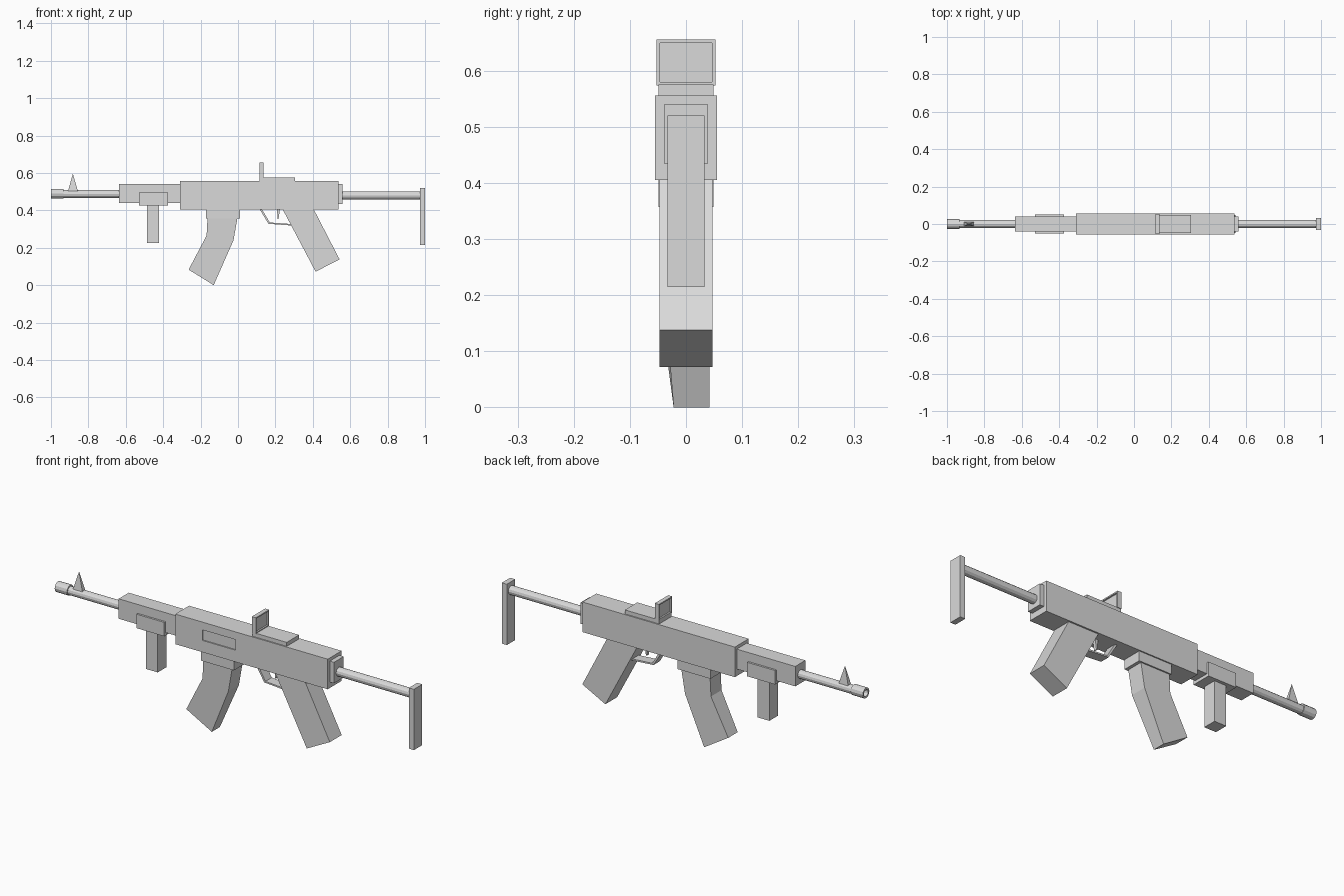
import bpy
import bmesh
from math import pi
from mathutils import Matrix

default = bpy.data.objects.get("Cube")
if default:
    bpy.data.objects.remove(default)

GREY = (0.7, 0.7, 0.7, 1.0)
grey = bpy.data.materials.new("light grey")
grey.use_nodes = True
grey.diffuse_color = GREY
grey.node_tree.nodes["Principled BSDF"].inputs["Base Color"].default_value = GREY


def finish(name, bm):
    bmesh.ops.recalc_face_normals(bm, faces=bm.faces)
    mesh = bpy.data.meshes.new(name)
    bm.to_mesh(mesh)
    bm.free()
    mesh.materials.append(grey)
    obj = bpy.data.objects.new(name, mesh)
    bpy.context.collection.objects.link(obj)
    return obj


def prism(profile, half_width):
    """Side profile in x and z, extruded evenly to both sides in y."""
    bm = bmesh.new()
    face = bm.faces.new([bm.verts.new((x, -half_width, z)) for x, z in profile])
    side = bmesh.ops.extrude_face_region(bm, geom=[face])["geom"]
    for v in side:
        if isinstance(v, bmesh.types.BMVert):
            v.co.y = half_width
    return bm


def block(x0, x1, z0, z1, half_width):
    return prism([(x0, z0), (x1, z0), (x1, z1), (x0, z1)], half_width)


def tube(x0, x1, z, radius, sides=12):
    bm = bmesh.new()
    place = Matrix.Translation(((x0 + x1) / 2, 0, z)) @ Matrix.Rotation(pi / 2, 4, "Y")
    bmesh.ops.create_cone(bm, cap_ends=True, segments=sides, radius1=radius,
                          radius2=radius, depth=x1 - x0, matrix=place)
    return bm


# Plain blocks: x range, z range, half width
BLOCKS = {
    "rear_cap": (0.53, 0.56, 0.435, 0.54, 0.039),
    "handguard": (-0.635, -0.30, 0.44, 0.54, 0.04),
    "foregrip_collar": (-0.53, -0.375, 0.425, 0.495, 0.05),
    "foregrip": (-0.487, -0.422, 0.225, 0.43, 0.034),
    "magazine_well": (-0.17, 0.012, 0.357, 0.41, 0.049),
    "butt_plate": (0.972, 1.0, 0.215, 0.52, 0.033),
    "sight_base": (0.115, 0.305, 0.553, 0.576, 0.049),
}
for name, size in BLOCKS.items():
    finish(name, block(*size))

# Receiver with a shallow port cut in its front side
receiver = finish("receiver", block(-0.31, 0.537, 0.405, 0.556, 0.055))
cutter = block(-0.16, 0.025, 0.464, 0.517, 0.006)
bmesh.ops.translate(cutter, verts=cutter.verts, vec=(0, -0.055, 0))
port = finish("port_cutter", cutter)
port.hide_render = True
port.hide_viewport = True
port.display_type = "WIRE"
cut = receiver.modifiers.new("port", "BOOLEAN")
cut.operation = "DIFFERENCE"
cut.solver = "EXACT"
cut.object = port

# Tubes
finish("barrel", tube(-0.95, -0.63, 0.487, 0.021))
finish("stock_tube", tube(0.555, 0.975, 0.479, 0.022))

# Muzzle with a hollow bore
bm = tube(-1.0, -0.932, 0.489, 0.026)
bm.normal_update()
end = [f for f in bm.faces if f.normal.x < -0.9]
bmesh.ops.inset_individual(bm, faces=end, thickness=0.009)
bmesh.ops.inset_individual(bm, faces=end, thickness=0.0, depth=-0.04)
finish("muzzle", bm)

# Front sight: slim pyramid
bm = block(-0.91, -0.855, 0.5, 0.595, 0.012)
top = [v for v in bm.verts if v.co.z > 0.55]
bmesh.ops.pointmerge(bm, verts=top, merge_co=(-0.883, 0, 0.595))
finish("front_sight", bm)

# Rear sight: upright frame with a recessed pane
bm = block(0.114, 0.136, 0.574, 0.656, 0.053)
bmesh.ops.recalc_face_normals(bm, faces=bm.faces)
bm.normal_update()
sides = [f for f in bm.faces if abs(f.normal.x) > 0.9]
bmesh.ops.inset_individual(bm, faces=sides, thickness=0.009)
bmesh.ops.inset_individual(bm, faces=sides, thickness=0.0, depth=-0.008)
finish("rear_sight", bm)

# Slanted rear grip
finish("rear_grip", prism([(0.238, 0.407), (0.415, 0.08 - 0.008),
                           (0.543, 0.138), (0.404, 0.407)], 0.047))

# Bent magazine, narrowing slightly on one side toward the bottom
bm = prism([(-0.163, 0.36), (-0.168, 0.265), (-0.264, 0.083),
            (-0.13, 0.0), (-0.024, 0.24), (-0.003, 0.36)], 0.042)
for v in bm.verts:
    if v.co.z < 0.1 and v.co.y < 0:
        v.co.y += 0.02 if v.co.z < 0.05 else 0.009
finish("magazine", bm)

# Trigger guard strip and trigger
finish("trigger_guard", prism([(0.115, 0.407), (0.163, 0.328), (0.285, 0.319),
                               (0.285, 0.327), (0.17, 0.335), (0.127, 0.407)], 0.025))
finish("trigger", prism([(0.208, 0.407), (0.212, 0.355), (0.217, 0.355),
                         (0.224, 0.407)], 0.008))
